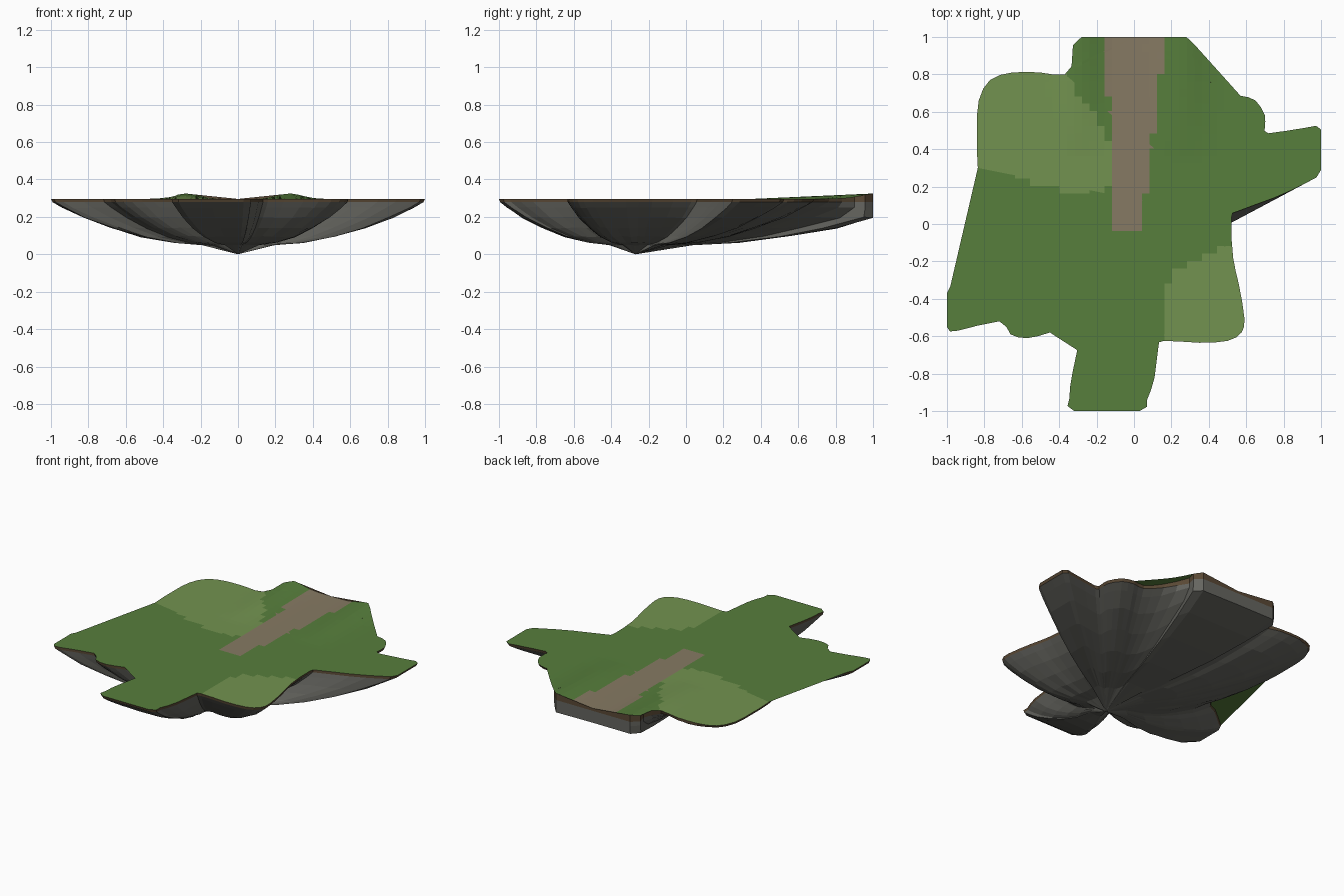
import bpy, bmesh, math, random
from mathutils import Vector

if "Cube" in bpy.data.objects:
    bpy.data.objects.remove(bpy.data.objects["Cube"])

random.seed(4)
TIP = Vector((0.0, -0.27))

# Coastline control points, counter-clockwise from the back left
COAST = [(-.28, 1), (-.31, .9), (-.37, .8), (-.5, .81), (-.65, .81), (-.77, .77),
         (-.83, .66), (-.84, .5), (-.835, .3), (-.8, .1), (-.74, -.14), (-.83, -.21),
         (-.95, -.31), (-1, -.37), (-1, -.55), (-.94, -.57), (-.72, -.52),
         (-.66, -.59), (-.57, -.61), (-.45, -.58), (-.29, -.52), (-.28, -.56),
         (-.33, -.8), (-.345, -.93), (-.32, -1), (.03, -1), (.07, -.94), (.11, -.82),
         (.13, -.66), (.16, -.625), (.35, -.635), (.5, -.625), (.575, -.58),
         (.59, -.5), (.56, -.32), (.53, -.18), (.52, .03), (.56, .07), (.75, .14),
         (.93, .225), (1, .29), (1, .505), (.92, .515), (.72, .485), (.7, .52),
         (.7, .58), (.65, .66), (.57, .685), (.49, .68), (.4, .77), (.31, .9), (.28, 1)]

# Lighter meadow patches
MEADOWS = [[(-.9, .33), (-.3, .15), (-.12, .2), (-.11, .38), (-.17, .52), (-.29, .7),
            (-.37, .82), (-.9, .9)],
           [(.6, -.1), (.42, -.14), (.2, -.25), (.15, -.4), (.16, -.7), (.7, -.7)]]


def material(name, rgb):
    m = bpy.data.materials.new(name)
    m.diffuse_color = (*rgb, 1)
    m.use_nodes = True
    m.node_tree.nodes["Principled BSDF"].inputs["Base Color"].default_value = m.diffuse_color
    return m


def clamp(v, lo, hi):
    return max(lo, min(hi, v))


def ground(x, y):
    """Height of the grass: flat with two banks beside the path at the back."""
    d = (abs(x) - .28) / .1
    return .296 + .029 * math.exp(-d * d) * clamp((y - .35) / .65, 0, 1)


def smooth_coast(points):
    out, n = [], len(points)
    for i in range(n):
        a, b, c, d = (Vector(points[(i + k) % n]) for k in (-1, 0, 1, 2))
        out.append(b.copy())
        if abs(b.x - c.x) < 1e-5 and abs(b.x) == 1 or b.y == c.y and abs(b.y) == 1:
            m = (b + c) / 2
        else:
            m = (9 * (b + c) - a - d) / 16
        out.append(Vector((clamp(m.x, -1, 1), clamp(m.y, -1, 1))))
    return out


def inside(x, y, poly):
    hit = False
    for (x1, y1), (x2, y2) in zip(poly, poly[1:] + poly[:1]):
        if (y1 > y) != (y2 > y) and x < x1 + (y - y1) * (x2 - x1) / (y2 - y1):
            hit = not hit
    return hit


def on_path(x, y):
    left = -.12 - .05 * clamp((y - .5) / .5, 0, 1)
    right = .06 + .11 * clamp(y - .15, 0, 1) / .85
    return y > -.04 and left < x < right


def finish(bm, name, mats):
    me = bpy.data.meshes.new(name)
    bm.normal_update()
    bm.to_mesh(me)
    bm.free()
    ob = bpy.data.objects.new(name, me)
    bpy.context.collection.objects.link(ob)
    for m in mats:
        me.materials.append(m)


def loft(rings, name, mat, tip=None):
    """Joins rings listed from top to bottom, closing at an optional tip."""
    bm = bmesh.new()
    loops = [[bm.verts.new(p) for p in r] for r in rings]
    n = len(loops[0])
    for up, low in zip(loops, loops[1:]):
        for i in range(n):
            j = (i + 1) % n
            bm.faces.new((up[j], up[i], low[i], low[j]))
    if tip is not None:
        end = bm.verts.new(tip)
        for i in range(n):
            bm.faces.new((loops[-1][(i + 1) % n], loops[-1][i], end))
    finish(bm, name, [mat])


coast = smooth_coast(COAST)
grass = material("grass", (.095, .21, .045))
meadow = material("meadow", (.17, .29, .08))
dirt = material("dirt", (.24, .195, .125))
soil = material("soil", (.1, .065, .035))
rock = material("rock", (.13, .13, .115))

# Grass surface, gridded so the path and meadows can be coloured
bm = bmesh.new()
face = bm.faces.new([bm.verts.new((p.x, p.y, 0)) for p in coast])
bmesh.ops.triangulate(bm, faces=[face])
STEP = .04
for axis in ((1, 0, 0), (0, 1, 0)):
    for k in range(-24, 25):
        co = Vector(axis) * (k * STEP + .003)
        bmesh.ops.bisect_plane(bm, geom=bm.verts[:] + bm.edges[:] + bm.faces[:],
                               plane_co=co, plane_no=axis, dist=1e-5)
for f in bm.faces:
    c = f.calc_center_median()
    if on_path(c.x, c.y):
        f.material_index = 2
    elif any(inside(c.x, c.y, m) for m in MEADOWS):
        f.material_index = 1
for v in bm.verts:
    v.co.z = ground(v.co.x, v.co.y)
bmesh.ops.recalc_face_normals(bm, faces=bm.faces[:])
bm.normal_update()
if sum(f.normal.z for f in bm.faces) < 0:
    bmesh.ops.reverse_faces(bm, faces=bm.faces[:])
finish(bm, "grass_surface", [grass, meadow, dirt])


# Rings of the underside shrink toward the tip; the back edge stays a cut wall
def ring(s, z, rough=0.0):
    pts = []
    for p in coast:
        w = clamp((p.y - .8) / .2, 0, 1)
        q = TIP + (p - TIP) * min(1, s * (1 + .25 * w))
        h = z if z is not None else ground(p.x, p.y)
        pts.append((q.x, q.y, h + random.uniform(-rough, rough)))
    return pts


# Thin soil band under the grass edge
loft([ring(1, None), ring(.992, .279)], "soil_band", soil)

# Faceted rock underside
loft([ring(.992, .279), ring(.94, .25, .002), ring(.83, .197, .003), ring(.68, .142, .004),
      ring(.52, .095, .004), ring(.35, .062, .002), ring(.19, .049, .001)],
     "rock_underside", rock, (TIP.x, TIP.y, 0))
